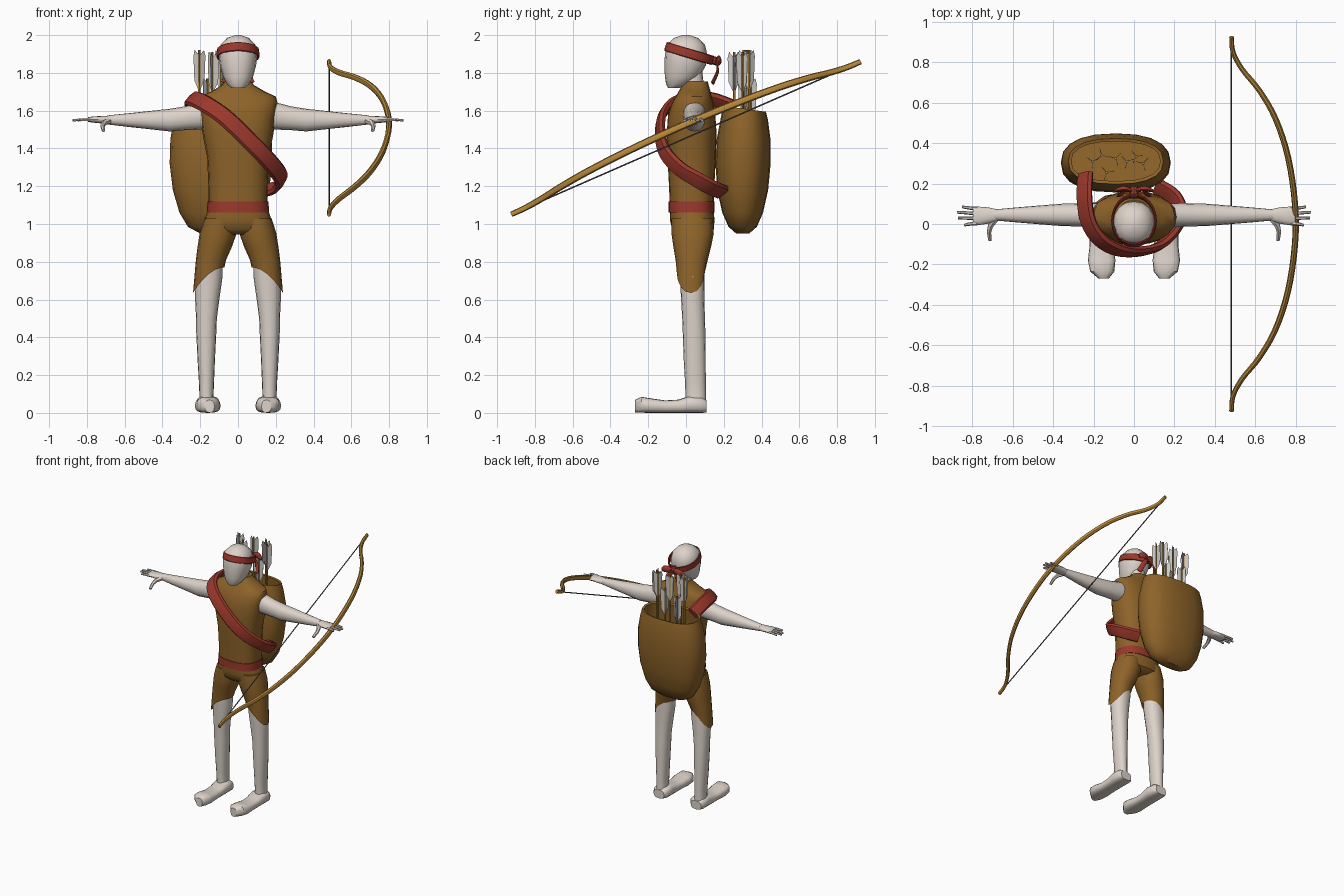
import bpy, bmesh, math, random
from mathutils import Vector

if "Cube" in bpy.data.objects:
    bpy.data.objects.remove(bpy.data.objects["Cube"])

random.seed(4)


def material(name, rgb):
    m = bpy.data.materials.new(name)
    m.diffuse_color = (*rgb, 1)
    m.use_nodes = True
    m.node_tree.nodes["Principled BSDF"].inputs["Base Color"].default_value = m.diffuse_color
    return m


SKIN = material("pale_skin", (0.72, 0.65, 0.59))
CLOTH = material("brown_cloth", (0.27, 0.125, 0.022))
RED = material("red_cloth", (0.33, 0.04, 0.025))
WOOD = material("bow_wood", (0.50, 0.26, 0.045))
STRING = material("dark_string", (0.10, 0.10, 0.10))
FEATHER = material("feather", (0.62, 0.60, 0.57))


def finish(name, bm, mat):
    bmesh.ops.recalc_face_normals(bm, faces=bm.faces)
    me = bpy.data.meshes.new(name)
    bm.to_mesh(me)
    bm.free()
    me.materials.append(mat)
    ob = bpy.data.objects.new(name, me)
    bpy.context.collection.objects.link(ob)
    return ob


def oval(i, n, p):
    a = 2 * math.pi * i / n
    c, s = math.cos(a), math.sin(a)
    return (math.copysign(abs(c) ** (2 / p), c), math.copysign(abs(s) ** (2 / p), s))


def skin_rings(name, rings, mat, closed=False, caps=(True, True)):
    """Joins rings of points into one tube."""
    bm = bmesh.new()
    vs = [[bm.verts.new(p) for p in r] for r in rings]
    n = len(vs[0])
    for k in range(len(vs) - (0 if closed else 1)):
        a, b = vs[k], vs[(k + 1) % len(vs)]
        for i in range(n):
            j = (i + 1) % n
            bm.faces.new((a[i], a[j], b[j], b[i]))
    if not closed:
        for use, ring in zip(caps, (vs[0], vs[-1])):
            if use:
                bm.faces.new(ring)
    return finish(name, bm, mat)


def loft(name, sections, mat, axis="z", side=1, n=16, p=2.2, caps=(True, True), bend=None):
    """Sections are (position on axis, centre a, centre b, radius a, radius b)."""
    rings = []
    for k, (t, a, b, ra, rb) in enumerate(sections):
        ring = []
        for i in range(n):
            c, s = oval(i, n, p)
            u, v = a + ra * c, b + rb * s
            q = {"z": (u, v, t), "x": (t, u, v), "y": (u, t, v)}[axis]
            if bend:
                q = bend(k, q)
            ring.append((q[0] * side, q[1], q[2]))
        rings.append(ring)
    return skin_rings(name, rings, mat, caps=caps)


def smooth_path(pts, steps=4):
    """Passes a rounded path through the points."""
    P = [Vector(q) for q in pts]
    P = [2 * P[0] - P[1]] + P + [2 * P[-1] - P[-2]]
    out = []
    for k in range(1, len(P) - 2):
        a, b, c, d = P[k - 1:k + 3]
        for s in range(steps):
            t = s / steps
            out.append(0.5 * (2 * b + (c - a) * t + (2 * a - 5 * b + 4 * c - d) * t * t
                              + (3 * b - a - 3 * c + d) * t ** 3))
    return out + [P[-2]]


def sweep(name, pts, w, h, mat, centre=(0, 0, 0), closed=False, n=8, p=2, taper=None):
    """Sweeps an oval; h is its radius away from the centre, w across."""
    pts = [Vector(q) for q in pts]
    m = len(pts)
    rings = []
    for k, q in enumerate(pts):
        nxt = pts[(k + 1) % m] if closed else pts[min(k + 1, m - 1)]
        prv = pts[k - 1] if closed else pts[max(k - 1, 0)]
        tan = (nxt - prv).normalized()
        across = tan.cross(q - Vector(centre)).normalized()
        out = across.cross(tan)
        f = taper(k / (m - 1)) if taper else 1
        rings.append([q + across * w * f * c + out * h * f * s
                      for c, s in (oval(i, n, p) for i in range(n))])
    return skin_rings(name, rings, mat, closed)


# Head and neck
loft("head", [(1.72, 0, -.065, .035, .03), (1.74, 0, -.045, .058, .06), (1.78, 0, -.02, .08, .092),
              (1.84, 0, -.004, .096, .11), (1.90, 0, 0, .103, .112), (1.95, 0, 0, .092, .1),
              (1.985, 0, 0, .058, .064), (2.0, 0, 0, .015, .018)], SKIN)
loft("neck", [(1.66, 0, .045, .065, .06), (1.73, 0, .04, .058, .055), (1.82, 0, .03, .055, .055)], SKIN)

# Sleeveless shirt and belt
loft("shirt", [(1.07, 0, .03, .155, .115), (1.2, 0, .03, .157, .12), (1.35, 0, .03, .163, .128),
               (1.48, 0, .03, .188, .132), (1.58, 0, .03, .2, .125), (1.64, 0, .035, .21, .11),
               (1.675, 0, .04, .2, .095), (1.70, 0, .045, .145, .085), (1.735, 0, .05, .085, .07),
               (1.755, 0, .055, .07, .06)], CLOTH, n=20, p=2.5)
loft("belt", [(1.06, 0, .03, .164, .122), (1.12, 0, .03, .162, .122)], RED, n=20, p=2.5)

# Shorts: a hip piece and two legs with a hem that drops to an outer point
loft("shorts_hips", [(1.08, 0, .03, .158, .116), (1.02, 0, .033, .178, .118), (.97, 0, .037, .185, .11),
                     (.945, 0, .037, .12, .08)], CLOTH, n=20, p=2.4)


def hem(k, q):
    if k < 4:
        return q
    return (q[0], q[1], .77 - .135 * max(0, (q[0] - .07) / .168) ** 2)


for s, label in ((-1, "right"), (1, "left")):
    loft(label + "_shorts_leg", [(1.03, .095, .033, .083, .11), (.95, .105, .035, .098, .112),
                                 (.88, .123, .033, .091, .10), (.81, .143, .03, .08, .085),
                                 (.7, .155, .025, .083, .073)], CLOTH, side=s, caps=(True, False), bend=hem)
    # Legs and feet
    loft(label + "_leg", [(.85, .145, .03, .065, .07), (.72, .156, .033, .074, .066),
                          (.6, .163, .036, .064, .062), (.5, .167, .04, .055, .06),
                          (.42, .168, .043, .053, .06), (.28, .168, .046, .046, .058),
                          (.16, .167, .05, .04, .055), (.09, .167, .052, .037, .055),
                          (.03, .167, .052, .045, .055)], SKIN, side=s)
    loft(label + "_foot", [(.108, .162, .035, .045, .033), (.085, .16, .042, .062, .042),
                           (.02, .16, .045, .063, .045), (-.04, .16, .035, .06, .035),
                           (-.11, .16, .033, .06, .033), (-.18, .16, .038, .068, .038),
                           (-.235, .157, .043, .06, .042), (-.27, .15, .035, .025, .033)],
         SKIN, axis="y", side=s, p=2.8)
    # Arms and hands
    loft(label + "_arm", [(.13, .045, 1.585, .06, .075), (.2, .045, 1.572, .06, .072),
                          (.28, .045, 1.56, .057, .063), (.36, .045, 1.55, .055, .06),
                          (.46, .045, 1.55, .047, .049), (.58, .045, 1.55, .037, .036),
                          (.69, .045, 1.551, .027, .024)], SKIN, axis="x", side=s)
    loft(label + "_palm", [(.67, .045, 1.551, .026, .023), (.72, .042, 1.552, .04, .02),
                           (.77, .04, 1.553, .046, .016), (.795, .04, 1.553, .042, .012)],
         SKIN, axis="x", side=s, n=12)
    for i, (ya, yb, tip) in enumerate(((.075, .085, .85), (.051, .058, .875), (.028, .03, .87), (.004, -.006, .84))):
        sweep(f"{label}_finger_{i}", [(s * .77, ya, 1.553), (s * .82, (ya + yb) / 2, 1.553),
                                      (s * tip, yb, 1.549)], .01, .01, SKIN, n=6,
              taper=lambda t: 1 - .35 * t)
    sweep(label + "_thumb", [(s * .685, .025, 1.545), (s * .71, -.01, 1.535), (s * .717, -.04, 1.52),
                             (s * .712, -.08, 1.495)], .014, .014, SKIN, n=6,
          taper=lambda t: 1.2 - .5 * t)

# Headband, tilted down towards a knot at the back
ring = []
for i in range(24):
    a = 2 * math.pi * i / 24
    y = .018 - .122 * math.cos(a)
    ring.append((.107 * math.sin(a), y, 1.908 - .3 * y))
sweep("headband", ring, .025, .006, RED, centre=(0, .018, 1.9), closed=True, p=4)
sweep("headband_knot", [(0, .13, 1.87), (0, .15, 1.865), (0, .178, 1.855)], .022, .022, RED)
for s, label in ((-1, "right"), (1, "left")):
    sweep(label + "_knot_loop", smooth_path([(0, .16, 1.86), (s * .05, .175, 1.868), (s * .09, .165, 1.85)], 3),
          .02, .01, RED, centre=(0, 0, 1.85), taper=lambda t: .7 + .6 * math.sin(3 * t))
    sweep(label + "_knot_tail", smooth_path([(s * .01, .16, 1.86), (s * .045, .168, 1.81),
                                            (s * .07, .14, 1.745)], 3),
          .018, .006, RED, centre=(0, 0, 1.8), taper=lambda t: .7 + .4 * t)

# Carrying strap over the shoulder and around the hip to the quiver
sweep("shoulder_strap", smooth_path([(-.24, .25, 1.62), (-.245, .13, 1.66), (-.225, .01, 1.66),
                                     (-.165, -.08, 1.63), (-.07, -.13, 1.565), (.04, -.135, 1.46),
                                     (.13, -.105, 1.37), (.2, -.03, 1.29), (.228, .05, 1.24),
                                     (.2, .13, 1.195), (.11, .19, 1.17)]),
      .048, .022, RED, centre=(0, .03, 1.43), p=2.8)

# Quiver with a hollow mouth
loft("quiver", [(.95, -.09, .30, .11, .035), (.985, -.09, .30, .175, .075), (1.06, -.09, .30, .22, .108),
                (1.18, -.09, .30, .255, .135), (1.32, -.09, .302, .272, .146), (1.45, -.09, .305, .268, .142),
                (1.55, -.09, .308, .25, .126), (1.61, -.09, .31, .235, .113), (1.605, -.09, .31, .22, .098),
                (1.5, -.09, .308, .235, .11), (1.36, -.09, .305, .24, .115)],
     CLOTH, n=20, p=2.4, bend=lambda k, q: (q[0], q[1], q[2] - (.14 * (q[1] - .31) if k > 6 else 0)))


# Arrows standing in the quiver, each with three feather vanes
def arrow(i, x, y, top):
    sweep(f"arrow_shaft_{i}", [(x, y, 1.37), (x, y, top)], .007, .007, WOOD, n=6)
    bm = bmesh.new()
    turn = random.uniform(0, 2)
    for k in range(3):
        a = turn + k * 2 * math.pi / 3
        d, w = Vector((math.cos(a), math.sin(a), 0)), Vector((-math.sin(a), math.cos(a), 0)) * .0015
        prof = [(.0, -.22), (.03, -.16), (.036, -.03), (.028, .0), (.0, -.03)]
        sides = [[bm.verts.new(Vector((x, y, top + z)) + d * r + w * e) for r, z in prof] for e in (-1, 1)]
        bm.faces.new(sides[0])
        bm.faces.new(sides[1][::-1])
        for j in range(5):
            m = (j + 1) % 5
            bm.faces.new((sides[0][j], sides[0][m], sides[1][m], sides[1][j]))
    finish(f"arrow_feathers_{i}", bm, FEATHER)


for i, (x, y, top) in enumerate(((-.205, .31, 1.92), (-.135, .255, 1.91), (-.09, .325, 1.92), (-.035, .31, 1.79),
                                 (.01, .335, 1.92), (.045, .3, 1.91), (-.16, .34, 1.77))):
    arrow(i, x, y, top)

# Bow: curved limbs in a tilted plane, with a straight string
outline = [(.482, -.925), (.49, -.85), (.535, -.765), (.62, -.66), (.70, -.52), (.762, -.33), (.796, -.1),
           (.796, .1), (.762, .33), (.70, .52), (.62, .66), (.535, .765), (.49, .85), (.482, .925)]


def bow_z(x, y):
    return 1.455 + .437 * y + .23 * (x - .48)


sweep("bow", smooth_path([(x, y, bow_z(x, y)) for x, y in outline]), .018, .014, WOOD, centre=(0, 0, 1.45),
      taper=lambda t: .8 + .3 * math.sin(math.pi * t))
sweep("bow_string", [(.482, y, bow_z(.482, y)) for y in (-.88, 0, .88)], .004, .004, STRING, n=6)

# Smooth shading with sharp edges kept
bpy.ops.object.select_all(action="SELECT")
bpy.context.view_layer.objects.active = bpy.context.selected_objects[0]
bpy.ops.object.shade_smooth_by_angle(angle=math.radians(40))
